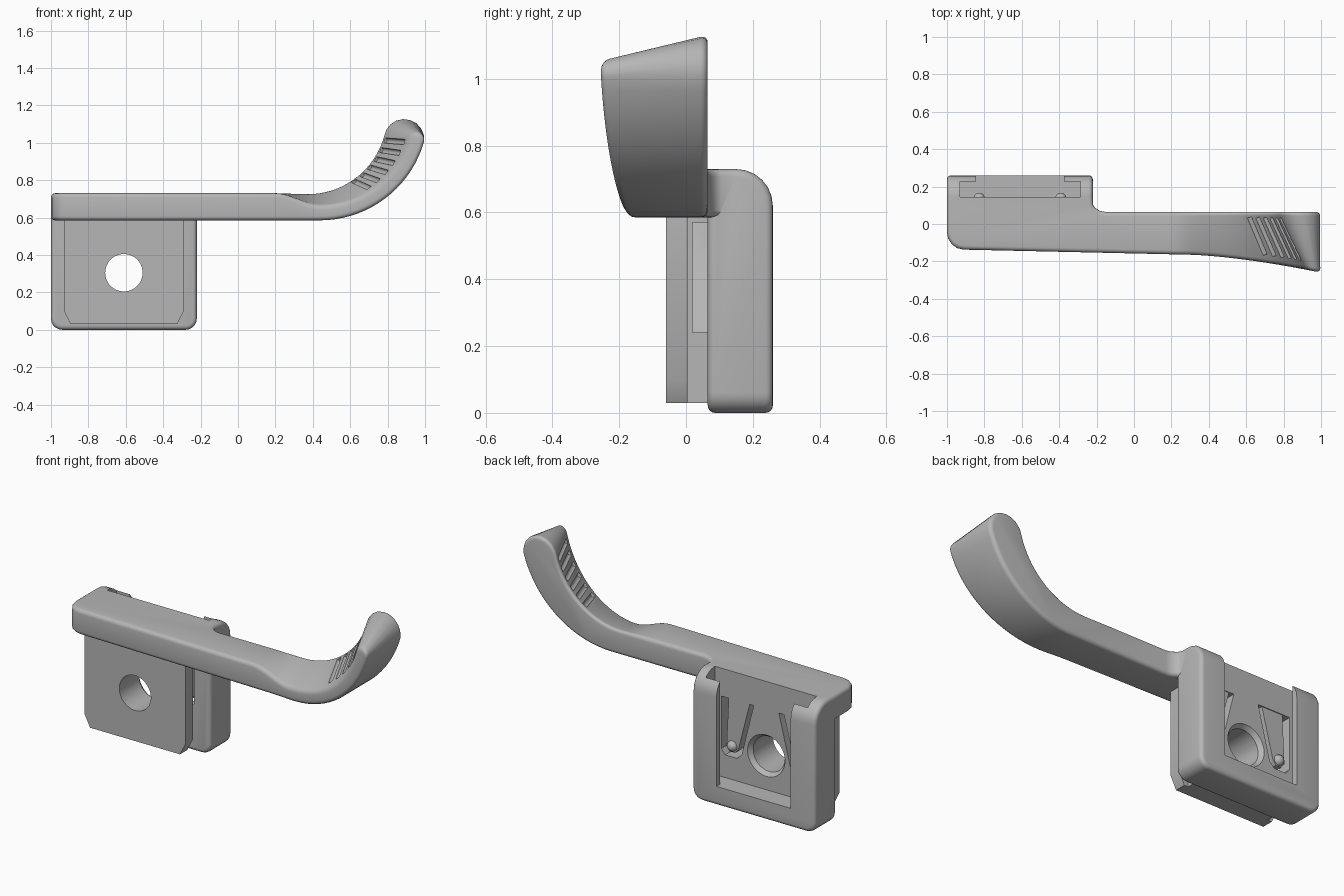
import bpy, bmesh
from math import sin, cos, radians, sqrt
from mathutils import Vector

if "Cube" in bpy.data.objects:
    bpy.data.objects.remove(bpy.data.objects["Cube"])

grey = bpy.data.materials.new("satin_grey")
grey.use_nodes = True
grey.diffuse_color = (0.47, 0.47, 0.47, 1)
grey.node_tree.nodes["Principled BSDF"].inputs["Base Color"].default_value = (0.47, 0.47, 0.47, 1)

MID = -0.61  # centre of the shoe socket in x


def make(name, bm):
    bmesh.ops.recalc_face_normals(bm, faces=bm.faces)
    mesh = bpy.data.meshes.new(name)
    bm.to_mesh(mesh)
    bm.free()
    mesh.materials.append(grey)
    obj = bpy.data.objects.new(name, mesh)
    bpy.context.collection.objects.link(obj)
    return obj


def prism_bm(pts, axis, lo, hi):
    """Extrude a 2D outline along x (points are y, z) or y (points are x, z)."""
    bm = bmesh.new()
    place = (lambda p, d: (d, p[0], p[1])) if axis == "x" else (lambda p, d: (p[0], d, p[1]))
    rings = [[bm.verts.new(place(p, d)) for p in pts] for d in (lo, hi)]
    for ring in rings:
        bm.faces.new(ring)
    for i in range(len(pts)):
        j = (i + 1) % len(pts)
        bm.faces.new((rings[0][i], rings[0][j], rings[1][j], rings[1][i]))
    return bm


def prism(name, pts, axis, lo, hi):
    return make(name, prism_bm(pts, axis, lo, hi))


def box(name, x0, x1, y0, y1, z0, z1):
    return prism(name, [(x0, z0), (x1, z0), (x1, z1), (x0, z1)], "y", y0, y1)


def rod(name, a, b, r0, r1=None, sides=16):
    a, b = Vector(a), Vector(b)
    bm = bmesh.new()
    bmesh.ops.create_cone(bm, cap_ends=True, segments=sides, radius1=r0,
                          radius2=r0 if r1 is None else r1, depth=(b - a).length)
    bm.transform((b - a).to_track_quat("Z", "Y").to_matrix().to_4x4())
    bmesh.ops.translate(bm, verts=bm.verts, vec=(a + b) / 2)
    return make(name, bm)


def apply(obj, mod):
    bpy.context.view_layer.objects.active = obj
    bpy.ops.object.modifier_apply(modifier=mod.name)


def soften(obj, width):
    mod = obj.modifiers.new("soft_edges", "BEVEL")
    mod.width, mod.segments = width, 4
    mod.limit_method, mod.angle_limit = "ANGLE", radians(40)
    mod.use_clamp_overlap = False
    apply(obj, mod)
    return obj


def combine(obj, other, operation):
    mod = obj.modifiers.new("combine", "BOOLEAN")
    mod.operation, mod.object, mod.solver = operation, other, "EXACT"
    apply(obj, mod)
    bpy.data.objects.remove(other)


# Grip bar: front and back outlines in plan
def front_y(x):
    y = -0.135 - 0.0225 * (x + 1) - 0.08 * max(0, (x - 0.3) / 0.7) ** 1.6
    if x < -0.91:
        y += 0.09 - sqrt(max(0, 0.09 ** 2 - (x + 0.91) ** 2))
    return y


def back_y(x):
    if x <= -0.229:
        return 0.14
    if x < -0.155:
        return 0.14 - sqrt(0.075 ** 2 - (x + 0.155) ** 2)
    return 0.065


def on_arc(cx, cz, r, t):
    return Vector((cx + r * sin(t), cz - r * cos(t)))


def arc_station(t):
    """Underside, top at the back and top at the front of the thumb curve."""
    return (on_arc(0.437, 1.165, 0.58, t), on_arc(0.37, 1.15, 0.42, t), on_arc(0.44, 1.165, 0.5, t))


stations = []  # underside back, top back, top front, underside front, each (x, z)
steps = [radians(22.5 * i) for i in range(5)]
straight = [-0.91 - 0.09 * cos(a) for a in steps] + [-0.155 - 0.075 * cos(a) for a in steps]
for x in straight:
    low, top = Vector((x, 0.585)), Vector((x, 0.73))
    stations.append((low, top, top, low))
for i in range(8):
    s = i / 8
    low = Vector((0.2 + 0.237 * s, 0.585))
    dip = Vector((0.2 + 0.24 * s, 0.73 - 0.065 * s * s * (3 - 2 * s)))
    stations.append((low, Vector((0.2 + 0.17 * s, 0.73)), dip, low))
for i in range(19):
    low, back, front = arc_station(radians(74 * i / 18))
    stations.append((low, back, front, low))
end = stations[-1]
for a in (20, 40, 60, 80):  # rounded tip
    a = radians(a)
    tip = []
    for low, top in ((end[0], end[1]), (end[3], end[2])):
        c, n = (low + top) / 2, (low - top) / 2
        up = Vector((-n.y, n.x)) * sin(a)
        tip.append((c + n * cos(a) + up, c - n * cos(a) + up))
    stations.append((tip[0][0], tip[0][1], tip[1][1], tip[1][0]))

bm = bmesh.new()
rings = []
for st in stations:
    depth = [back_y, back_y, front_y, front_y]
    rings.append([bm.verts.new((p.x, f(p.x), p.y)) for p, f in zip(st, depth)])
for a, b in zip(rings, rings[1:]):
    for i in range(4):
        j = (i + 1) % 4
        bm.faces.new((a[i], a[j], b[j], b[i]))
bm.faces.new(rings[0])
bm.faces.new(rings[-1])
bmesh.ops.recalc_face_normals(bm, faces=bm.faces)
bmesh.ops.dissolve_limit(bm, angle_limit=0.005, verts=bm.verts, edges=bm.edges)
body = soften(make("thumb_grip_body", bm), 0.022)

# Grip grooves across the thumb curve
for i in range(6):
    low, back, front = arc_station(radians(34 + 7.4 * i))
    p = Vector((back.x, 0.065, back.y))
    q = Vector((front.x, front_y(front.x), front.y))
    combine(body, rod("groove_cutter", p.lerp(q, 0.11), p.lerp(q, 0.84), 0.015, sides=12), "DIFFERENCE")

# Socket frame with a rounded top back edge
arc = [(0.15 + 0.11 * cos(radians(15 * i)), 0.62 + 0.11 * sin(radians(15 * i))) for i in range(7)]
bm = prism_bm([(0.065, 0), (0.26, 0)] + arc + [(0.065, 0.73)], "x", -1, -0.22)
bmesh.ops.recalc_face_normals(bm, faces=bm.faces)
feet = [e for e in bm.edges if all(v.co.z < 0.01 for v in e.verts)
        and abs(e.verts[0].co.x - e.verts[1].co.x) < 0.01]
bmesh.ops.bevel(bm, geom=feet, offset=0.06, segments=5, profile=0.5, affect="EDGES")
combine(body, soften(make("socket_frame", bm), 0.022), "UNION")

# Front plate and the neck that carries it
combine(body, box("neck", -0.87, -0.35, -0.03, 0.1, 0.03, 0.62), "UNION")
plate = [(-0.93, 0.1), (-0.895, 0.03), (-0.325, 0.03), (-0.29, 0.1), (-0.29, 0.62), (-0.93, 0.62)]
combine(body, prism("front_plate", plate, "y", -0.06, 0.005), "UNION")

# Socket cavity, rear opening and through hole
combine(body, box("cavity_cutter", -0.93, -0.285, 0.145, 0.228, 0.11, 0.9), "DIFFERENCE")
combine(body, box("opening_cutter", -0.845, -0.375, 0.2, 0.4, 0.11, 0.9), "DIFFERENCE")
combine(body, rod("hole_cutter", (MID, -0.3, 0.305), (MID, 0.4, 0.305), 0.1, sides=48), "DIFFERENCE")
combine(body, rod("rim_cutter", (MID, 0.12, 0.305), (MID, 0.15, 0.305), 0.1, 0.122, 48), "DIFFERENCE")

# Spring slots, each with a leaning tongue and a ball at its tip
for side in (-1, 1):
    def flip(pts):
        return [(MID + side * dx, z) for dx, z in pts]
    slot = flip([(0.08, 0.57), (0.155, 0.27), (0.185, 0.24), (0.26, 0.24), (0.285, 0.27), (0.285, 0.57)])
    combine(body, prism("slot_cutter", slot, "y", 0.02, 0.2), "DIFFERENCE")
    tongue = flip([(0.1, 0.6), (0.18, 0.29), (0.2, 0.265), (0.235, 0.265), (0.255, 0.29), (0.24, 0.6)])
    combine(body, prism("spring_tongue", tongue, "y", 0.08, 0.14), "UNION")
    bm = bmesh.new()
    bmesh.ops.create_uvsphere(bm, u_segments=20, v_segments=12, radius=0.03)
    bmesh.ops.translate(bm, verts=bm.verts, vec=(MID + side * 0.218, 0.137, 0.3))
    combine(body, make("spring_ball", bm), "UNION")

# Smooth shading with sharp edges kept
bpy.ops.object.select_all(action="DESELECT")
body.select_set(True)
bpy.context.view_layer.objects.active = body
bpy.ops.object.shade_smooth_by_angle(angle=radians(35))
